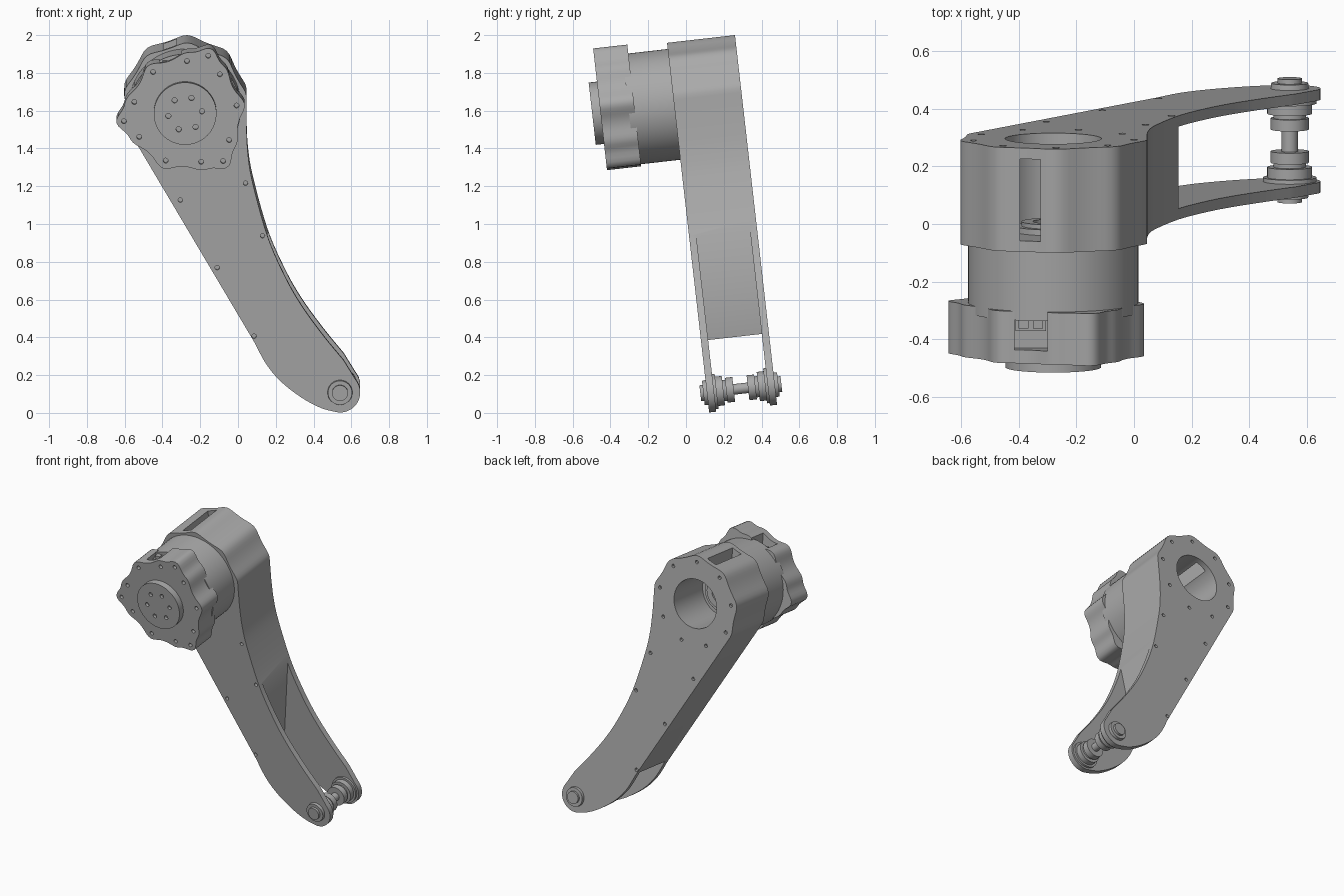
import bpy, bmesh
from math import sin, cos, radians, exp, pi
from mathutils import Vector

if "Cube" in bpy.data.objects:
    bpy.data.objects.remove(bpy.data.objects["Cube"])

TILT = radians(6.5)          # the joint axis leans up towards the back
HX, HZ = -0.28, 1.63         # motor axis
PX, PZ = 0.54, 0.095         # lower pivot axis
FRONT, BACK, PLATE = 0.122, 0.484, 0.038
SMALL = [8 + 40 * k for k in range(9)]
LARGE = [68, 188, 308]

grey = bpy.data.materials.new("machined_grey")
grey.use_nodes = True
grey.diffuse_color = (0.4, 0.4, 0.4, 1)
grey.node_tree.nodes["Principled BSDF"].inputs["Base Color"].default_value = (0.4, 0.4, 0.4, 1)


def finish(name, bm):
    bmesh.ops.recalc_face_normals(bm, faces=bm.faces)
    mesh = bpy.data.meshes.new(name)
    bm.to_mesh(mesh)
    bm.free()
    mesh.materials.append(grey)
    obj = bpy.data.objects.new(name, mesh)
    bpy.context.collection.objects.link(obj)
    obj.rotation_euler.x = TILT
    return obj


def prism(bm, outline, v0, v1):
    """Extrude an x-z outline along the joint axis."""
    face = bm.faces.new([bm.verts.new((x, v0, z)) for x, z in outline])
    out = bmesh.ops.extrude_face_region(bm, geom=[face])["geom"]
    verts = [g for g in out if isinstance(g, bmesh.types.BMVert)]
    bmesh.ops.translate(bm, verts=verts, vec=(0, v1 - v0, 0))


def solid(name, *prisms):
    bm = bmesh.new()
    for p in prisms:
        prism(bm, *p)
    return finish(name, bm)


def lathe(name, profile, x, z, steps=48):
    """Revolve (depth, radius) points about the joint axis."""
    bm = bmesh.new()
    verts = [bm.verts.new((x + r, v, z)) for v, r in profile]
    edges = [bm.edges.new(pair) for pair in zip(verts, verts[1:])]
    bmesh.ops.spin(bm, geom=verts + edges, cent=(x, 0, z), axis=(0, 1, 0),
                   angle=2 * pi, steps=steps)
    bmesh.ops.remove_doubles(bm, verts=bm.verts, dist=0.0001)
    return finish(name, bm)


def polar(a, r, x=HX, z=HZ):
    return (x + r * cos(radians(a)), z + r * sin(radians(a)))


def circle(c, r, n=16):
    return [polar(360 * i / n, r, *c) for i in range(n)]


def box(x0, x1, z0, z1):
    return [(x0, z0), (x1, z0), (x1, z1), (x0, z1)]


def smooth_path(points, n=5):
    """Catmull-Rom curve through the points."""
    p = [Vector(q) for q in points]
    p = [2 * p[0] - p[1]] + p + [2 * p[-1] - p[-2]]
    path = []
    for a, b, c, d in zip(p, p[1:], p[2:], p[3:]):
        for i in range(n):
            t = i / n
            q = b + (c - a) * t / 2 + (a - 2.5 * b + 2 * c - d / 2) * t**2 \
                + (1.5 * (b - c) + (d - a) / 2) * t**3
            path.append((q.x, q.y))
    return path + [tuple(points[-1])]


def lobed(a, base, lobes):
    """Point on a scalloped circle; lobes are (angle, height)."""
    r = base
    for angle, height in lobes:
        d = (a - angle + 180) % 360 - 180
        r += height * exp(-(d / 11) ** 2)
    return polar(a, r)


def cut(obj, *cutters):
    for cutter in cutters:
        cutter.hide_render = True
        mod = obj.modifiers.new("cut", 'BOOLEAN')
        mod.object = cutter
        mod.solver = 'EXACT'
        bpy.context.view_layer.objects.active = obj
        bpy.ops.object.modifier_apply(modifier=mod.name)
        bpy.data.objects.remove(cutter)


# Leg body: scalloped head, curved arm and rounded foot
head = [lobed(a, 0.307, [(s, 0.021) for s in SMALL]) for a in range(208, 3, -4)]
inner_edge = smooth_path([(0.045, 1.5), (0.053, 1.36), (0.078, 1.21), (0.155, 0.93),
                          (0.245, 0.72), (0.335, 0.56), (0.45, 0.4), (0.56, 0.265)])
foot = [polar(a, 0.107, PX, PZ) for a in range(40, -96, -9)]
outer_edge = smooth_path([(0.53, -0.012), (0.44, 0.012), (0.34, 0.065), (0.23, 0.15),
                          (0.15, 0.245), (0.085, 0.365)])
leg = solid("leg_body", (head + inner_edge + foot + outer_edge[1:], FRONT, BACK))

# Fork opening between the two plates, motor bore and top window
fork = [(0.155, 0.93), (1, 0.93), (1, -0.2), (-0.3, -0.2), (-0.3, 0.37), (0.085, 0.37)]
low, high = FRONT + PLATE, BACK - PLATE
screws = [polar(a, 0.283) for a in SMALL]
screws += [(0.04, 1.21), (0.13, 0.93), (-0.305, 1.12), (-0.11, 0.76), (0.085, 0.395)]
sides = ((FRONT - 0.02, FRONT + 0.02), (BACK - 0.02, BACK + 0.02))
cut(leg,
    solid("fork_cutter", (fork, low, high)),
    solid("bore_cutter", (circle((HX, HZ), 0.167, 64), low, BACK + 0.1)),
    solid("window_cutter", (box(-0.395, -0.325, 1.7, 2.1), low, high)),
    solid("screw_cutter", *[(circle(c, 0.012), *s) for c in screws for s in sides]))

# Motor barrel, and the output hub seen through the bore
lathe("motor_barrel", [(-0.12, 0), (-0.12, 0.295), (FRONT + 0.005, 0.295), (FRONT + 0.005, 0)],
      HX, HZ, 72)
lathe("output_hub", [(0.15, 0), (0.15, 0.135), (0.18, 0.135), (0.18, 0.11), (0.195, 0.11),
                     (0.195, 0.07), (0.175, 0.07), (0.175, 0)], HX, HZ)

# Scalloped motor flange with three long ears
lobes = [(s, 0.033) for s in SMALL] + [(s, 0.08) for s in LARGE]
flange = solid("motor_flange",
               ([lobed(a, 0.285, lobes) for a in range(0, 360, 3)], -0.27, -0.088))
holes = [polar(a, 0.275) for a in SMALL] + [polar(a, 0.327) for a in LARGE]
cut(flange,
    solid("socket_cutter", (box(-0.415, -0.3, 1.84, 2.1), -0.223, 0)),
    solid("hole_cutter", *[(circle(c, 0.013), -0.3, -0.24) for c in holes]))

# Cable connector sitting in the flange socket
solid("cable_connector",
      (box(-0.41, -0.305, 1.83, 1.87), -0.16, -0.09),
      (box(-0.4, -0.365, 1.86, 1.89), -0.15, -0.11),
      (box(-0.35, -0.315, 1.86, 1.89), -0.15, -0.11))

# Round front cap with a ring of screw holes
cap = lathe("front_cap", [(-0.25, 0), (-0.25, 0.166), (-0.314, 0.166), (-0.314, 0)], HX, HZ, 64)
cut(cap, solid("cap_cutter", *[(circle(polar(8 + 60 * k, 0.09), 0.014), -0.35, -0.295)
                               for k in range(6)]))

# Pivot axle: stepped collars mirrored about the middle of the fork
half = [(0.087, 0), (0.087, 0.042), (0.103, 0.042), (0.103, 0.064), (0.12, 0.066),
        (0.16, 0.066), (0.16, 0.093), (0.174, 0.093), (0.174, 0.078), (0.21, 0.078),
        (0.21, 0.056), (0.225, 0.056), (0.225, 0.066), (0.265, 0.066), (0.265, 0.028)]
mirrored = [(FRONT + BACK - v, r) for v, r in reversed(half)]
lathe("pivot_axle", half + mirrored, PX, PZ)

# Smooth shading with sharp edges kept
bpy.ops.object.select_all(action='DESELECT')
for obj in bpy.context.collection.objects:
    if obj.type == 'MESH':
        obj.select_set(True)
        bpy.context.view_layer.objects.active = obj
bpy.ops.object.shade_smooth_by_angle(angle=radians(30))
